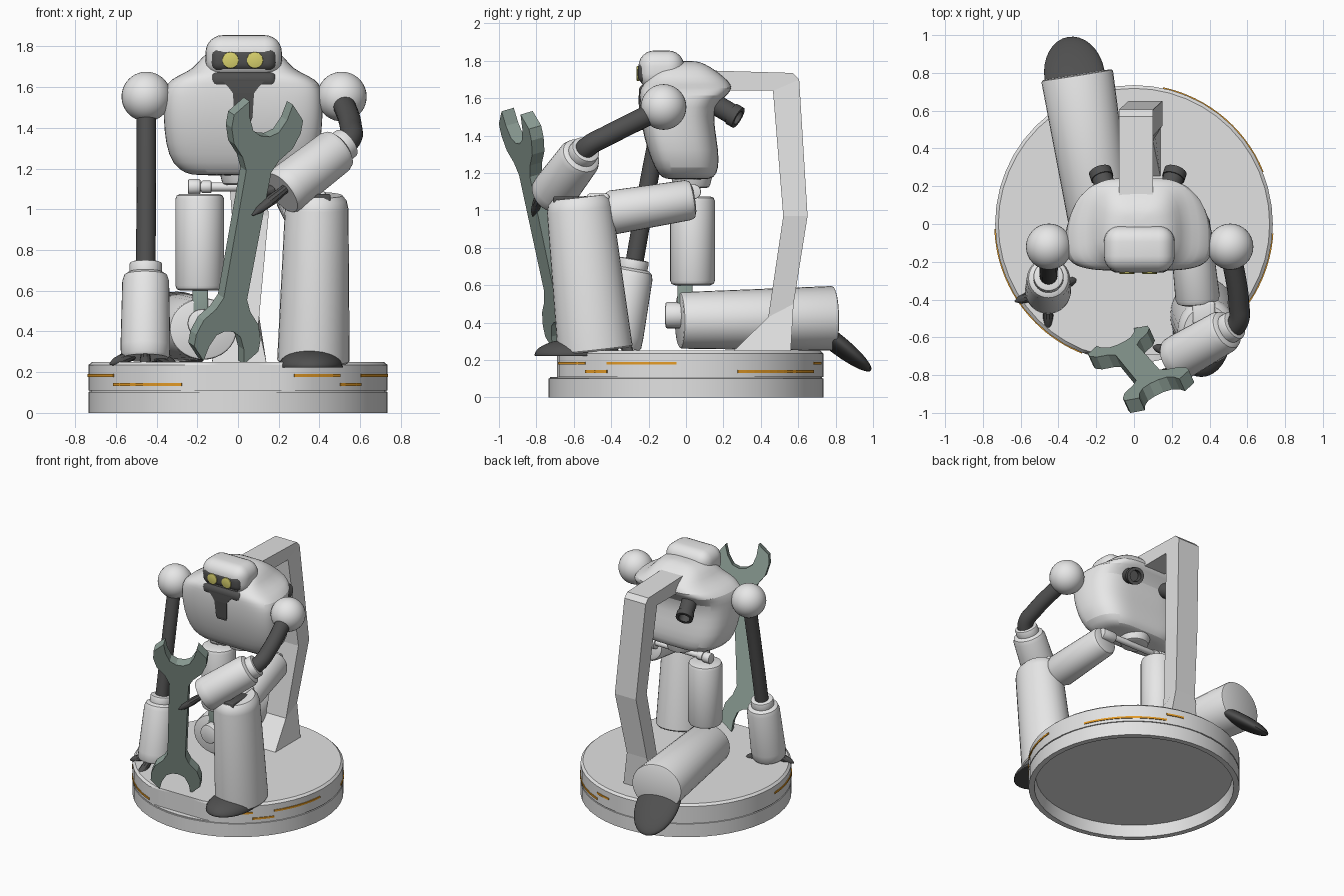
import bpy, bmesh, math
from mathutils import Vector, Matrix

if "Cube" in bpy.data.objects:
    bpy.data.objects.remove(bpy.data.objects["Cube"])

def mat(name, r, g, b):
    m = bpy.data.materials.new(name)
    m.diffuse_color = (r, g, b, 1)
    m.use_nodes = True
    m.node_tree.nodes["Principled BSDF"].inputs["Base Color"].default_value = m.diffuse_color
    return m

LIGHT = mat("light_grey", .84, .84, .84)
STONE = mat("base_grey", .76, .76, .76)
DARK = mat("charcoal", .08, .08, .08)
GREEN = mat("tool_green_grey", .27, .35, .31)
YELLOW = mat("eye_yellow", .68, .63, .15)
ORANGE = mat("orange", .78, .33, .02)

def finish(name, bm, m, smooth=True):
    bmesh.ops.recalc_face_normals(bm, faces=bm.faces)
    me = bpy.data.meshes.new(name)
    bm.to_mesh(me)
    bm.free()
    ob = bpy.data.objects.new(name, me)
    bpy.context.collection.objects.link(ob)
    me.materials.append(m)
    if smooth:
        bpy.ops.object.select_all(action='DESELECT')
        ob.select_set(True)
        bpy.context.view_layer.objects.active = ob
        bpy.ops.object.shade_smooth_by_angle(angle=math.radians(35))
    return ob

def loft(name, rings, m, smooth=True):
    """Skin a list of equal point rings and close both ends."""
    bm = bmesh.new()
    vs = [[bm.verts.new(p) for p in r] for r in rings]
    n = len(rings[0])
    for a, b in zip(vs, vs[1:]):
        for i in range(n):
            bm.faces.new((a[i], a[(i + 1) % n], b[(i + 1) % n], b[i]))
    bm.faces.new(vs[0])
    bm.faces.new(vs[-1])
    return finish(name, bm, m, smooth)

def turned(name, a, b, prof, m, n=32, flat=(1, 1)):
    """Turned solid from a towards b; prof = (fraction, radius)."""
    a, b = Vector(a), Vector(b)
    d = (b - a).normalized()
    side = Vector((1, 0, 0)) if abs(d.x) < .9 else Vector((0, 1, 0))
    v = d.cross(side).normalized()
    u = v.cross(d)
    rings = [[a.lerp(b, t) + r * (flat[0] * u * math.cos(k * math.tau / n) + flat[1] * v * math.sin(k * math.tau / n))
              for k in range(n)] for t, r in prof]
    return loft(name, rings, m)

def cyl(name, a, b, r0, r1, m, bev=.02, **kw):
    """Cylinder or cone with softened rims."""
    t = bev / (Vector(b) - Vector(a)).length
    return turned(name, a, b, [(0, r0 - bev), (t * .3, r0 - bev * .3), (t, r0), (1 - t, r1),
                               (1 - t * .3, r1 - bev * .3), (1, r1 - bev)], m, **kw)

def box(name, c, size, m, bev=.01, seg=3):
    bm = bmesh.new()
    bmesh.ops.create_cube(bm, size=1)
    bmesh.ops.scale(bm, vec=size, verts=bm.verts)
    bmesh.ops.bevel(bm, geom=bm.edges[:], offset=bev, segments=seg, affect='EDGES', profile=.5)
    bmesh.ops.translate(bm, vec=c, verts=bm.verts)
    return finish(name, bm, m)

def ball(name, c, radii, m, rot=Matrix()):
    bm = bmesh.new()
    bmesh.ops.create_uvsphere(bm, u_segments=32, v_segments=20, radius=1)
    bmesh.ops.scale(bm, vec=radii, verts=bm.verts)
    bmesh.ops.transform(bm, matrix=Matrix.Translation(c) @ rot, verts=bm.verts)
    return finish(name, bm, m)

def tube(name, pts, r, m):
    cu = bpy.data.curves.new(name, 'CURVE')
    cu.dimensions = '3D'
    cu.bevel_depth, cu.bevel_resolution, cu.use_fill_caps = r, 6, True
    sp = cu.splines.new('BEZIER')
    sp.bezier_points.add(len(pts) - 1)
    for p, co in zip(sp.bezier_points, pts):
        p.co, p.handle_left_type, p.handle_right_type = co, 'AUTO', 'AUTO'
    ob = bpy.data.objects.new(name, cu)
    bpy.context.collection.objects.link(ob)
    cu.materials.append(m)

# round base with thin groove, deep hollow underside and flattened front lip
base = turned("base", (0, 0, 0), (0, 0, 1),
              [(.09, .01), (.09, .685), (0, .695), (0, .735), (.102, .735), (.103, .728), (.109, .728), (.11, .735),
               (.235, .735), (.25, .718), (.25, .01)], STONE, n=48)
for v in base.data.vertices:
    if v.co.z > .109:
        v.co.y = max(v.co.y, -.69)

# orange light strips stepping around the base
for i, (a0, a1, z) in enumerate([(-88, -56, .185), (-56, -22, .14), (22, 43, .185), (43, 55, .14),
                                 (55, 86, .185), (112, 158, .14), (158, 168, .185)]):
    rings = []
    for k in range(13):
        a = math.radians(a0 + (a1 - a0) * k / 12)
        rings.append([(r * math.sin(a), -r * math.cos(a), z + h)
                      for r, h in ((.731, -.008), (.7395, -.008), (.7395, .006), (.731, .006))])
    loft("light_strip_%d" % i, rings, ORANGE, False)

# support stand: (inner y, z), (outer y, z), x range
stand = [(.25, .245, .56, .245, -.13, .14), (.44, .43, .575, .5, -.07, .1), (.52, .97, .65, .97, -.03, .15),
         (.465, 1.64, .605, 1.7, -.08, .1), (.44, 1.64, .57, 1.735, -.08, .1), (.06, 1.64, .06, 1.75, -.08, .1)]
loft("support_stand", [[(x0, yi, zi), (x1, yi, zi), (x1, yo, zo), (x0, yo, zo)]
                       for yi, zi, yo, zo, x0, x1 in stand], STONE, False)

# torso shell: z, half width, front y, back y
shell = [(1.165, .23, -.09, .11), (1.175, .28, -.13, .15), (1.22, .345, -.165, .175), (1.32, .378, -.205, .175),
         (1.45, .388, -.238, .15), (1.56, .388, -.248, .15), (1.62, .375, -.248, .225), (1.655, .32, -.245, .25),
         (1.69, .24, -.215, .23), (1.745, .205, -.18, .165), (1.785, .15, -.1, .1), (1.8, .08, -.03, .05)]
def spow(v, e):
    return math.copysign(abs(v) ** e, v)
rings = []
for z, h, yf, yb in shell:
    ring = []
    for k in range(48):
        c, s = math.cos(k * math.tau / 48), math.sin(k * math.tau / 48)
        y = (yf + yb) / 2 + (yb - yf) / 2 * spow(s, .45)
        ring.append((.025 + h * spow(c, .45) * (1.01 - .2 * spow(s, .6) * (s > 0)), y, z))
    rings.append(ring)
torso = loft("torso_shell", rings, LIGHT)
torso.modifiers.new("soft", 'SUBSURF').levels = 1

# head, visor, eyes, collar and chest stripe
box("head", (.028, -.132, 1.75), (.375, .245, .21), LIGHT, .085, 6)
box("visor", (.028, -.208, 1.738), (.325, .1, .125), DARK, .045, 5)
for x in (-.037, .083):
    cyl("eye", (x, -.25, 1.732), (x, -.264, 1.732), .04, .04, YELLOW, bev=.003, n=24)
box("neck_collar", (.028, -.15, 1.635), (.33, .205, .08), DARK, .035, 4)
loft("chest_stripe", [[(.027 - w, y, z), (.027 + w, y, z), (.027 + w, y + .03, z), (.027 - w, y + .03, z)]
                      for z, y, w in ((1.64, -.252, .11), (1.6, -.253, .075), (1.57, -.253, .052), (1.45, -.243, .044),
                                      (1.43, -.239, .035))], DARK, False)

# exhaust pipes on the back
for s in (-1, 1):
    turned("exhaust_pipe", (.02 + s * .14, .1, 1.6), (.02 + s * .2, .28, 1.495),
           [(0, .055), (.8, .055), (.8, .061), (1, .061), (1, .04), (.7, .04)], DARK, n=24)

# waist and hips
cyl("waist", (.02, .03, 1.12), (.02, .03, 1.2), .1, .11, LIGHT)
cyl("hip_bar", (-.2, .04, 1.11), (.32, .04, 1.11), .022, .022, LIGHT, bev=.005)
cyl("left_hip_joint", (-.245, .04, 1.11), (-.185, .04, 1.11), .038, .038, LIGHT, bev=.006)
cyl("left_hip_cap", (-.18, .04, 1.11), (-.13, .04, 1.11), .03, .03, LIGHT, bev=.006)
cyl("right_hip_joint", (.22, .04, 1.1), (.33, .04, 1.1), .04, .04, LIGHT, bev=.006)

# shoulders
for x, side in ((-.45, "left"), (.51, "right")):
    ball(side + "_shoulder", (x, -.12, 1.553), (.122,) * 3, LIGHT)

# arms: tube, sleeve cap, forearm, claws
tube("left_upper_arm", [(-.45, -.13, 1.5), (-.45, -.19, 1.2), (-.453, -.28, .7)], .048, DARK)
tube("right_upper_arm", [(.51, -.14, 1.54), (.555, -.42, 1.4), (.55, -.52, 1.345), (.47, -.58, 1.27)], .055, DARK)
def forearm(side, a, b, tips):
    a, b = Vector(a), Vector(b)
    d = (b - a).normalized()
    cyl(side + "_sleeve", a - d * .05, a + d * .03, .08, .08, LIGHT, bev=.01)
    turned(side + "_forearm", a, b, [(0, .085), (.03, .105), (.1, .115), (.85, .122), (.97, .12), (1, .112)], LIGHT)
    for t in tips:
        t = Vector(t)
        out = (t - b) - d * (t - b).dot(d)
        root = b - d * .01 + out.normalized() * .06
        turned(side + "_claw", root, t, [(0, .022), (.45, .028), (.8, .02), (1, .004)], DARK, n=10)
forearm("left", (-.453, -.285, .69), (-.455, -.36, .27),
        [(-.63, -.41, .24), (-.455, -.57, .22), (-.3, -.29, .235)])
forearm("right", (.5, -.555, 1.3), (.215, -.72, 1.08), [(.07, -.82, .97), (.1, -.65, 1.08)])

# front leg: thigh, knee, shin and foot
cyl("right_thigh", (.29, .04, 1.06), (.34, -.42, .985), .108, .118, LIGHT, bev=.03)
box("right_knee", (.37, -.47, 1.03), (.12, .12, .12), LIGHT, .015)
box("right_knee_gap", (.395, -.6, 1.035), (.12, .22, .08), DARK, .01)
turned("right_shin", (.37, -.485, .25), (.388, -.575, 1.07),
       [(0, .172), (.01, .178), (.92, .156), (.97, .146), (1, .125)], LIGHT, flat=(1, 1.13))
foot = ball("right_foot", (.357, -.58, .225), (.158, .23, .09), DARK)
for v in foot.data.vertices:
    v.co.z = max(v.co.z, .222)

# kneeling leg: thigh, link, knee, shin and foot
cyl("left_thigh", (-.188, .035, 1.075), (-.188, .035, .6), .12, .12, LIGHT, bev=.025)
box("left_knee_link", (-.185, -.005, .56), (.075, .08, .2), GREEN, .008)
cyl("left_knee_cap", (-.178, -.11, .44), (-.175, .0, .44), .07, .07, LIGHT, bev=.01)
cyl("left_shin", (-.17, -.035, .412), (-.302, .79, .423), .168, .192, LIGHT, bev=.012, flat=(1, .9))
rot = Matrix.Rotation(math.radians(10), 4, 'Z') @ Matrix.Rotation(math.radians(-38), 4, 'X')
ball("left_foot", (-.315, .79, .3), (.16, .255, .05), DARK, rot)

# double-ended wrench: one mirrored jaw outline, used at both ends, stood up along its axis
jaw = [(.068, .19), (.1, .125), (.16, .06), (.188, -.02), (.188, -.085), (.118, -.16), (.102, -.08), (.07, -.015), (.025, .01)]
top = [(x, 1.025 - z) for x, z in jaw]
low = [(x * .93, z * .93 + .01) for x, z in jaw]
pts = top + [(-x, z) for x, z in reversed(top)] + [(-x, z) for x, z in low] + low[::-1]
lo, hi = Vector((-.06, -.66, .39)), Vector((.125, -.875, 1.4))
w = (hi - lo).normalized()
u = Vector((.91, .41, 0))
u = (u - w * u.dot(w)).normalized()
nrm = u.cross(w)
loft("wrench", [[lo + u * x + w * z + nrm * t for x, z in pts] for t in (-.037, .037)], GREEN, False)
